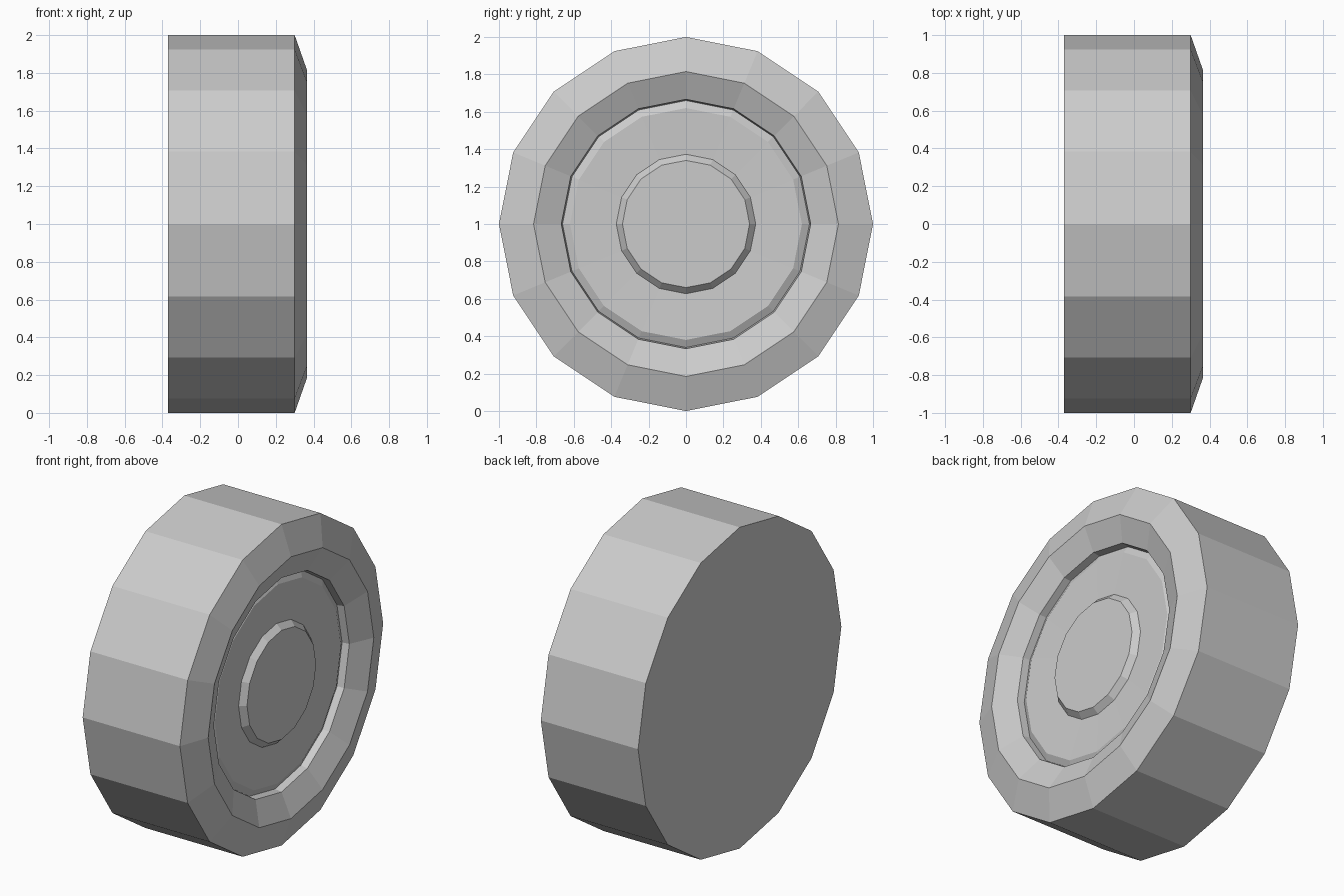
import bpy
import bmesh
from math import cos, sin, tau

SIDES = 16

cube = bpy.data.objects.get("Cube")
if cube:
    bpy.data.objects.remove(cube, do_unlink=True)

grey = bpy.data.materials.new("light grey")
grey.use_nodes = True
colour = (0.6, 0.6, 0.6, 1)
grey.diffuse_color = colour
grey.node_tree.nodes["Principled BSDF"].inputs["Base Color"].default_value = colour


def lathe(name, profile, close_back=False, close_front=False):
    """Spin (x, radius) points about the wheel axle, listed from back to front."""
    bm = bmesh.new()
    rings = [[bm.verts.new((x, r * cos(tau * k / SIDES), r * sin(tau * k / SIDES)))
              for k in range(SIDES)] for x, r in profile]
    for a, b in zip(rings, rings[1:]):
        for k in range(SIDES):
            n = (k + 1) % SIDES
            bm.faces.new((a[k], a[n], b[n], b[k]))
    if close_back:
        bm.faces.new(rings[0][::-1])
    if close_front:
        bm.faces.new(rings[-1])
    mesh = bpy.data.meshes.new(name)
    bm.to_mesh(mesh)
    bm.free()
    mesh.materials.append(grey)
    obj = bpy.data.objects.new(name, mesh)
    obj.location.z = 1
    bpy.context.collection.objects.link(obj)
    return obj


# Tread, chamfered shoulder, sloping inner lip and the step down to the hub
lathe("tyre", [(-0.37, 1), (0.30, 1), (0.365, 0.815), (0.30, 0.667), (0.255, 0.66)],
      close_back=True)

# Slightly dished hub plate with a raised edge
lathe("hub_plate", [(0.255, 0.66), (0.275, 0.62), (0.265, 0.373)])

# Raised centre cap
lathe("centre_cap", [(0.265, 0.373), (0.30, 0.34)], close_front=True)
